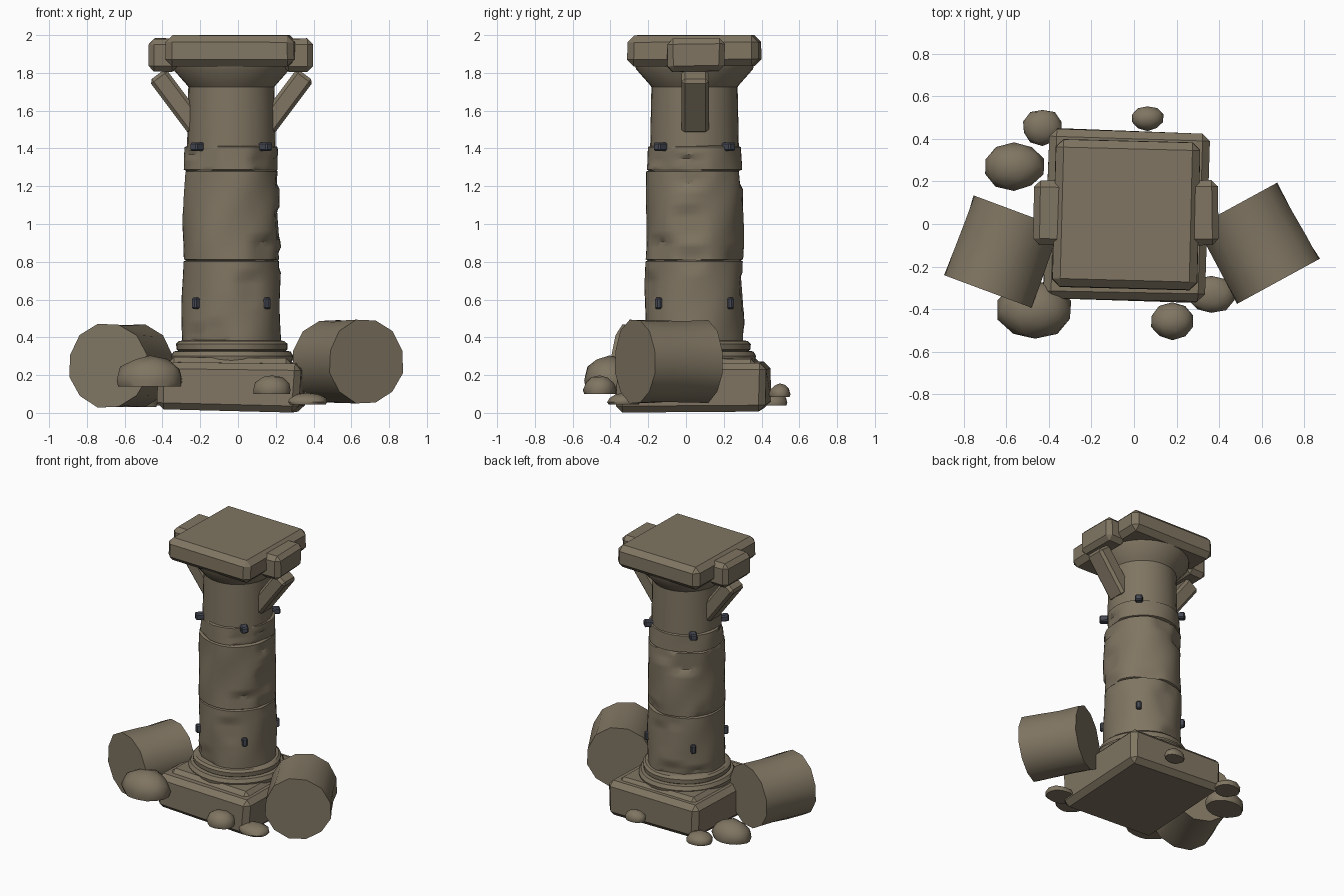
import bpy, bmesh, math, random
from mathutils import Vector, Euler

if "Cube" in bpy.data.objects:
    bpy.data.objects.remove(bpy.data.objects["Cube"])

random.seed(4)
CX, CY = -0.035, 0.045          # column axis


def material(name, rgb):
    m = bpy.data.materials.new(name)
    m.diffuse_color = (*rgb, 1)
    m.use_nodes = True
    m.node_tree.nodes["Principled BSDF"].inputs["Base Color"].default_value = m.diffuse_color
    return m


STONE = material("weathered_stone", (0.215, 0.178, 0.122))
IRON = material("dark_iron", (0.065, 0.07, 0.092))


def finish(name, bm, mat, loc=(0, 0, 0), rot=None, smooth=35):
    bmesh.ops.recalc_face_normals(bm, faces=bm.faces)
    me = bpy.data.meshes.new(name)
    bm.to_mesh(me)
    bm.free()
    ob = bpy.data.objects.new(name, me)
    bpy.context.collection.objects.link(ob)
    me.materials.append(mat)
    ob.location = loc
    if rot is not None:
        ob.rotation_euler = rot
    if smooth:
        bpy.ops.object.select_all(action='DESELECT')
        ob.select_set(True)
        bpy.context.view_layer.objects.active = ob
        bpy.ops.object.shade_smooth_by_angle(angle=math.radians(smooth))
    return ob


def block(name, size, loc, rot=(0, 0, 0), bevel=0.03, mat=STONE, jitter=0.0):
    """Chamfered box with slightly uneven corners."""
    bm = bmesh.new()
    bmesh.ops.create_cube(bm, size=1)
    for v in bm.verts:
        v.co = Vector([c * s + random.uniform(-jitter, jitter) for c, s in zip(v.co, size)])
    bmesh.ops.bevel(bm, geom=bm.edges[:], offset=bevel, segments=1, affect='EDGES')
    return finish(name, bm, mat, loc, Euler([math.radians(a) for a in rot]), 0)


def lathe(name, profile, segs, loc, rot=None, chips=(), wobble=0.0, phase=0.0):
    """Capped revolved (radius, z) profile; chips are planes that shave the side."""
    bm = bmesh.new()
    rings = []
    for r, z in profile:
        ring = []
        for i in range(segs):
            a = 2 * math.pi * i / segs + phase
            rr = r + wobble * (math.sin(3 * a + 9 * z) + math.sin(5 * a - 14 * z)) * 0.5
            p = Vector((rr * math.cos(a), rr * math.sin(a), z))
            for ang, cz, d, slope, tall in chips:
                if abs(z - cz) > tall:
                    continue
                n = Vector((math.cos(ang), math.sin(ang), 0))
                over = p.dot(n) - (d + slope * (z - cz))
                if over > 0:
                    p -= n * over
            ring.append(bm.verts.new(p))
        rings.append(ring)
    for a, b in zip(rings, rings[1:]):
        for i in range(segs):
            j = (i + 1) % segs
            bm.faces.new((a[i], a[j], b[j], b[i]))
    bm.faces.new(rings[0][::-1])
    bm.faces.new(rings[-1])
    return finish(name, bm, STONE, loc, rot)


# Plinth: tilted block plus a smaller step
block("plinth", (0.75, 0.79, 0.25), (CX, CY - 0.005, 0.14), (0.3, 1.2, -2), 0.035, jitter=0.008)
block("plinth_step", (0.65, 0.67, 0.12), (CX, CY, 0.235), (0, 0.8, -2), 0.03, jitter=0.006)

# Moulded base rings
lathe("base_ring_lower", [(0.30, 0.26), (0.32, 0.275), (0.325, 0.30), (0.31, 0.325), (0.28, 0.33)],
      32, (CX, CY, 0), wobble=0.006)
lathe("base_ring_upper", [(0.27, 0.32), (0.293, 0.335), (0.295, 0.365), (0.28, 0.38), (0.25, 0.385)],
      32, (CX, CY, 0), wobble=0.005)


# Chipped shaft drums
def shaft_drum(name, z0, z1, r0, r1, count, wobble):
    n = max(6, int((z1 - z0) / 0.03))
    prof = [(r0 - 0.018, z0)]
    for k in range(n + 1):
        t = k / n
        prof.append((r0 + (r1 - r0) * t, z0 + 0.008 + (z1 - z0 - 0.016) * t))
    prof.append((r1 - 0.018, z1))
    chips = []
    for _ in range(count):
        edge = random.random()
        cz = z0 if edge < 0.3 else z1 if edge < 0.65 else random.uniform(z0, z1)
        chips.append((random.uniform(0, 2 * math.pi), cz, r0 - random.uniform(0.008, 0.024),
                      random.uniform(-0.12, 0.12), random.uniform(0.04, 0.13)))
    lathe(name, prof, 48, (CX, CY, 0), chips=chips, wobble=wobble)


shaft_drum("shaft_drum_bottom", 0.37, 0.81, 0.262, 0.258, 9, 0.005)
shaft_drum("shaft_drum_middle", 0.805, 1.285, 0.258, 0.256, 11, 0.007)
shaft_drum("shaft_drum_upper", 1.28, 1.415, 0.252, 0.246, 7, 0.006)
lathe("shaft_neck", [(0.235, 1.39), (0.232, 1.55), (0.228, 1.735)], 32, (CX, CY, 0))

# Capital: flared cone and square slab
lathe("capital_flare", [(0.228, 1.725), (0.235, 1.735), (0.31, 1.82), (0.315, 1.85)], 32, (CX, CY, 0))
block("capital_slab", (0.68, 0.695, 0.165), (CX, CY, 1.9165), (0, 0, -1.5), 0.036, jitter=0.003)

# Side blocks under the slab ends and their diagonal struts
for side, s in (("left", -1), ("right", 1)):
    block("capital_lug_" + side, (0.16, 0.305, 0.175), (CX - 0.005 + s * 0.355, 0.052, 1.895),
          (0, 0, s), 0.03, jitter=0.004)
    top, low = Vector((s * 0.392, 1.79)), Vector((s * 0.18, 1.507))
    mid = (top + low) / 2
    d = top - low
    block("strut_" + side, (0.11, 0.145, d.length), (CX + mid.x, 0.048, mid.y),
          (0, math.degrees(math.atan2(d.x, d.y)), 0), 0.018)

# Iron pegs on the four diagonals, two rows
for k in range(4):
    a = math.radians(45 + 90 * k)
    for row, r, z, size in (("upper", 0.245, 1.41, (0.085, 0.05, 0.045)),
                            ("lower", 0.26, 0.58, (0.05, 0.035, 0.06))):
        block(f"iron_peg_{row}_{k + 1}", size,
              (CX + r * math.cos(a), CY + r * math.sin(a), z),
              (0, 0, math.degrees(a)), 0.008, IRON)

# Fallen drums lying beside the column
for name, loc, axis, length, r in (
        ("fallen_drum_left", (-0.617, -0.13, 0.25), (0.35, 0.94, 0), 0.40, 0.227),
        ("fallen_drum_right", (0.58, -0.09, 0.272), (-0.48, 0.88, 0), 0.41, 0.227)):
    h = length / 2
    prof = [(r, -h), (r * 0.985, -h * 0.4), (r * 0.97, h * 0.3), (r * 0.99, h)]
    lathe(name, prof, 12, loc, Vector(axis).to_track_quat('Z', 'Y').to_euler(),
          wobble=0.005, phase=math.radians(15))

# Rubble: flat-bottomed domes given as x, y, half widths, bottom and top heights
RUBBLE = ((-0.43, 0.455, 0.095, 0.085, 0.04, 0.11), (-0.565, 0.27, 0.145, 0.115, 0.03, 0.16),
          (0.063, 0.497, 0.077, 0.058, 0.085, 0.155), (-0.465, -0.405, 0.18, 0.14, 0.14, 0.305),
          (0.18, -0.457, 0.105, 0.088, 0.10, 0.20), (0.363, -0.33, 0.115, 0.09, 0.045, 0.105))
for k, (x, y, hx, hy, z0, z1) in enumerate(RUBBLE):
    bm = bmesh.new()
    bmesh.ops.create_icosphere(bm, subdivisions=2, radius=1)
    for v in bm.verts:
        v.co *= random.uniform(0.95, 1.04)
    cut = bmesh.ops.bisect_plane(bm, geom=bm.verts[:] + bm.edges[:] + bm.faces[:],
                                 plane_co=(0, 0, -0.25), plane_no=(0, 0, -1), clear_outer=True)
    rim = [e for e in cut["geom_cut"] if isinstance(e, bmesh.types.BMEdge)]
    bmesh.ops.contextual_create(bm, geom=rim)
    hz = (z1 - z0) / 1.25
    bmesh.ops.scale(bm, vec=(hx, hy, hz), verts=bm.verts)
    finish(f"rubble_{k + 1}", bm, STONE, (x, y, z0 + 0.25 * hz), smooth=40)
